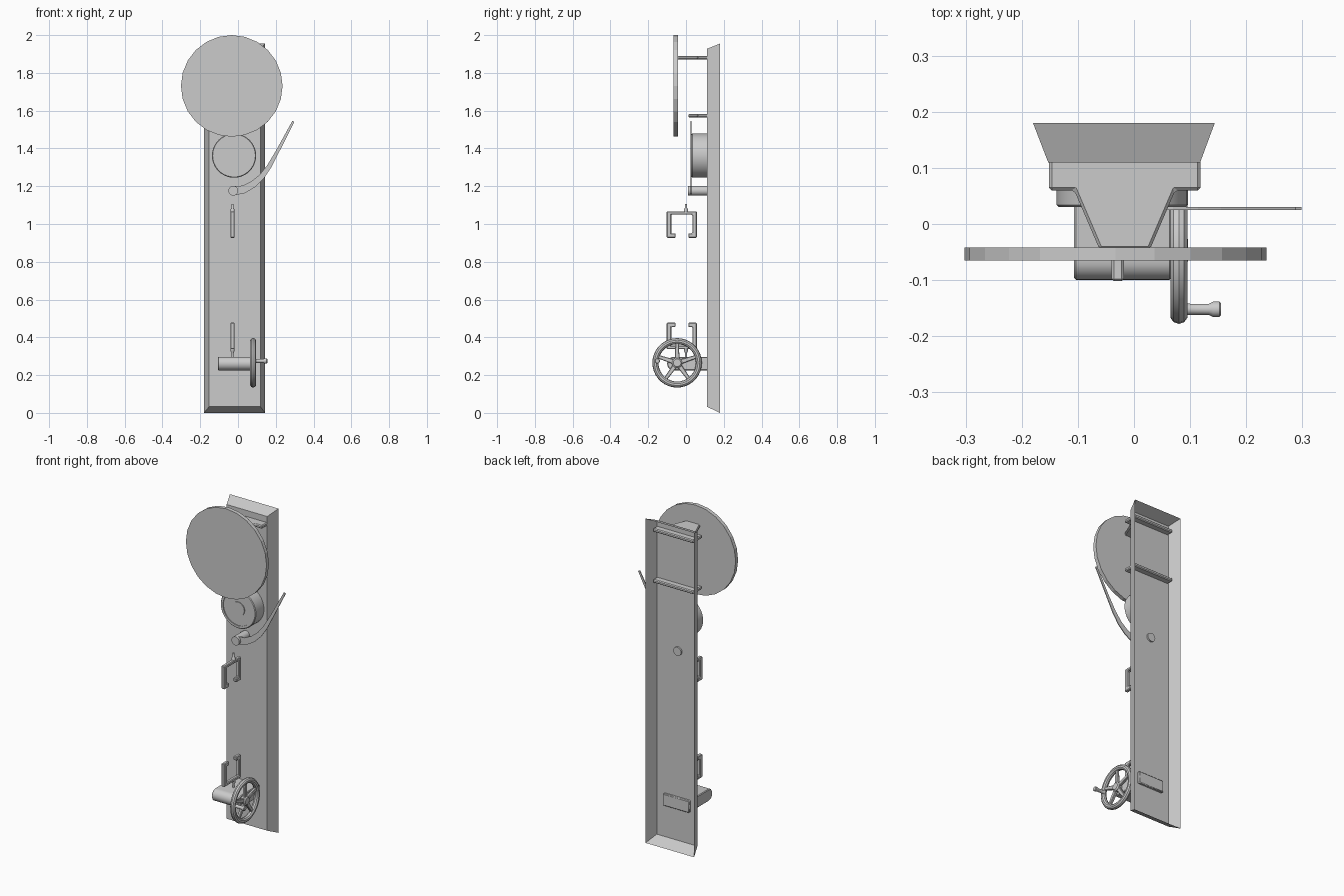
import bpy, bmesh
from math import sin, cos, pi, radians
from mathutils import Vector

if "Cube" in bpy.data.objects:
    bpy.data.objects.remove(bpy.data.objects["Cube"])

# Maps (a, b, depth) to xyz for each extrusion axis
AXES = {'X': lambda a, b, d: (d, a, b),
        'Y': lambda a, b, d: (a, d, b),
        'Z': lambda a, b, d: (a, b, d)}


def finish(name, bm, smooth=False, bevel=0.0):
    bmesh.ops.recalc_face_normals(bm, faces=bm.faces)
    me = bpy.data.meshes.new(name)
    bm.to_mesh(me)
    bm.free()
    ob = bpy.data.objects.new(name, me)
    bpy.context.collection.objects.link(ob)
    if bevel:
        m = ob.modifiers.new("bevel", 'BEVEL')
        m.width, m.segments = bevel, 1
        m.limit_method, m.angle_limit = 'ANGLE', radians(40)
    if smooth:
        bpy.ops.object.select_all(action='DESELECT')
        bpy.context.view_layer.objects.active = ob
        ob.select_set(True)
        bpy.ops.object.shade_smooth_by_angle(angle=radians(35))
    return ob


def prism(name, pts, axis, lo, hi, smooth=False, bevel=0.0):
    """Extrude a 2D outline along an axis."""
    bm = bmesh.new()
    f = AXES[axis]
    face = bm.faces.new([bm.verts.new(f(a, b, lo)) for a, b in pts])
    ext = bmesh.ops.extrude_face_region(bm, geom=[face])['geom']
    bmesh.ops.translate(bm, vec=Vector(f(0, 0, hi - lo)),
                        verts=[v for v in ext if isinstance(v, bmesh.types.BMVert)])
    return finish(name, bm, smooth, bevel)


def lathe(name, profile, axis, ca, cb, n=32, smooth=True, closed=False):
    """Spin (radius, depth) points around an axis through (ca, cb)."""
    bm = bmesh.new()
    f = AXES[axis]
    rings = [[bm.verts.new(f(ca + r * sin(2 * pi * i / n), cb + r * cos(2 * pi * i / n), d))
              for i in range(n)] for r, d in profile]
    pairs = list(zip(rings, rings[1:]))
    if closed:
        pairs.append((rings[-1], rings[0]))
    else:
        bm.faces.new(rings[0])
        bm.faces.new(rings[-1])
    for p, q in pairs:
        for i in range(n):
            j = (i + 1) % n
            bm.faces.new((p[i], p[j], q[j], q[i]))
    return finish(name, bm, smooth)


# Back column: open shallow tray with flared walls
bm = bmesh.new()
front = [bm.verts.new((x, 0.11, z)) for x, z in
         ((-0.153, 0.033), (0.118, 0.033), (0.118, 1.927), (-0.153, 1.927))]
rim = [bm.verts.new((x, 0.18, z)) for x, z in
       ((-0.18, 0), (0.144, 0), (0.144, 1.955), (-0.18, 1.955))]
bm.faces.new(front)
for i in range(4):
    j = (i + 1) % 4
    bm.faces.new((front[i], front[j], rim[j], rim[i]))
finish("column", bm)

# Dial and its two bracket plates
lathe("dial", [(0.269, -0.065), (0.269, -0.042)], 'Y', -0.033, 1.731, n=24, smooth=False)
for name, z, tip in (("upper_bracket", 1.88, -0.045), ("lower_bracket", 1.573, 0.012)):
    half = [(0.135, 0.147), (0.135, 0.06), (0.09, 0.06), (0.045, tip)]
    cx = -0.0165
    outline = [(cx + a, b) for a, b in half] + [(cx - a, b) for a, b in reversed(half)]
    prism(name, outline, 'Z', z - 0.01, z + 0.01, bevel=0.005)

# Drum with recessed face and centre boss
lathe("drum", [(0.042, 0.03), (0.042, 0.035), (0.1, 0.035), (0.1, 0.03),
               (0.113, 0.03), (0.117, 0.034), (0.117, 0.11)], 'Y', -0.021, 1.362, n=40)

# Lever: pivot and thin curved arm
lathe("lever_pivot", [(0.026, 0.01), (0.026, 0.12)], 'Y', -0.025, 1.176, n=16)
path = [(-0.025, 1.176, 0.024), (0.03, 1.183, 0.021), (0.08, 1.21, 0.018),
        (0.125, 1.25, 0.015), (0.165, 1.305, 0.012), (0.21, 1.386, 0.009), (0.293, 1.543, 0.006)]
left, right = [], []
for i, (x, z, w) in enumerate(path):
    a, b = path[max(i - 1, 0)], path[min(i + 1, len(path) - 1)]
    t = Vector((b[0] - a[0], b[1] - a[1])).normalized()
    left.append((x - t.y * w, z + t.x * w))
    right.append((x + t.y * w, z - t.x * w))
prism("lever_arm", left + right[::-1], 'Y', 0.025, 0.03)

# Grips: U-shaped jaws, the lower one mirrored upward
jaw = [(-0.102, 0), (-0.055, 0), (-0.055, 0.024), (-0.077, 0.024), (-0.077, 0.122),
       (0.034, 0.122), (0.034, 0.024), (0.012, 0.024), (0.012, 0), (0.057, 0),
       (0.057, 0.14), (-0.102, 0.14)]
for name, base, s in (("upper_grip", 0.927, 1), ("lower_grip", 0.478, -1)):
    prism(name, [(y, base + s * z) for y, z in jaw], 'X', -0.04, -0.018, bevel=0.004)
    pin = [(0.011, base + s * 0.135), (0.011, base + s * 0.15), (0.006, base + s * 0.158),
           (0.006, base + s * (0.18 if s > 0 else 0.19))]
    lathe(name + "_pin", pin, 'Z', -0.029, 0.0, n=12)

# Gear housing: rounded front, passing through the column
zc, r = 0.261, 0.036
nose = [(-0.064 - r * sin(pi * i / 12), zc + r * cos(pi * i / 12)) for i in range(13)]
prism("gear_housing", [(0.125, zc + r)] + nose + [(0.125, zc - r)], 'X', -0.107, 0.067,
      smooth=True, bevel=0.004)

# Handwheel: rim, hub, five spokes and a crank handle
wx, wy, wz = 0.08, -0.047, 0.265
ring = [(0.115 + 0.016 * cos(pi * i / 5), wx + 0.016 * sin(pi * i / 5)) for i in range(10)]
lathe("wheel_rim", ring, 'X', wy, wz, n=36, closed=True)
lathe("wheel_hub", [(0.027, 0.062), (0.027, 0.09), (0.02, 0.096)], 'X', wy, wz, n=20)
for k in range(5):
    a = pi / 2 + 2 * pi * k / 5
    u, v = (cos(a), sin(a)), (-sin(a), cos(a))
    pts = [(wy + u[0] * d + v[0] * w, wz + u[1] * d + v[1] * w)
           for d, w in ((0.015, -0.013), (0.108, -0.009), (0.108, 0.009), (0.015, 0.013))]
    prism(f"wheel_spoke_{k + 1}", pts, 'X', wx - 0.008, wx + 0.008, bevel=0.003)
lathe("crank_handle", [(0.013, 0.085), (0.01, 0.1), (0.01, 0.133), (0.014, 0.141),
                       (0.014, 0.152), (0.011, 0.155)], 'X', -0.152, 0.275, n=14)
